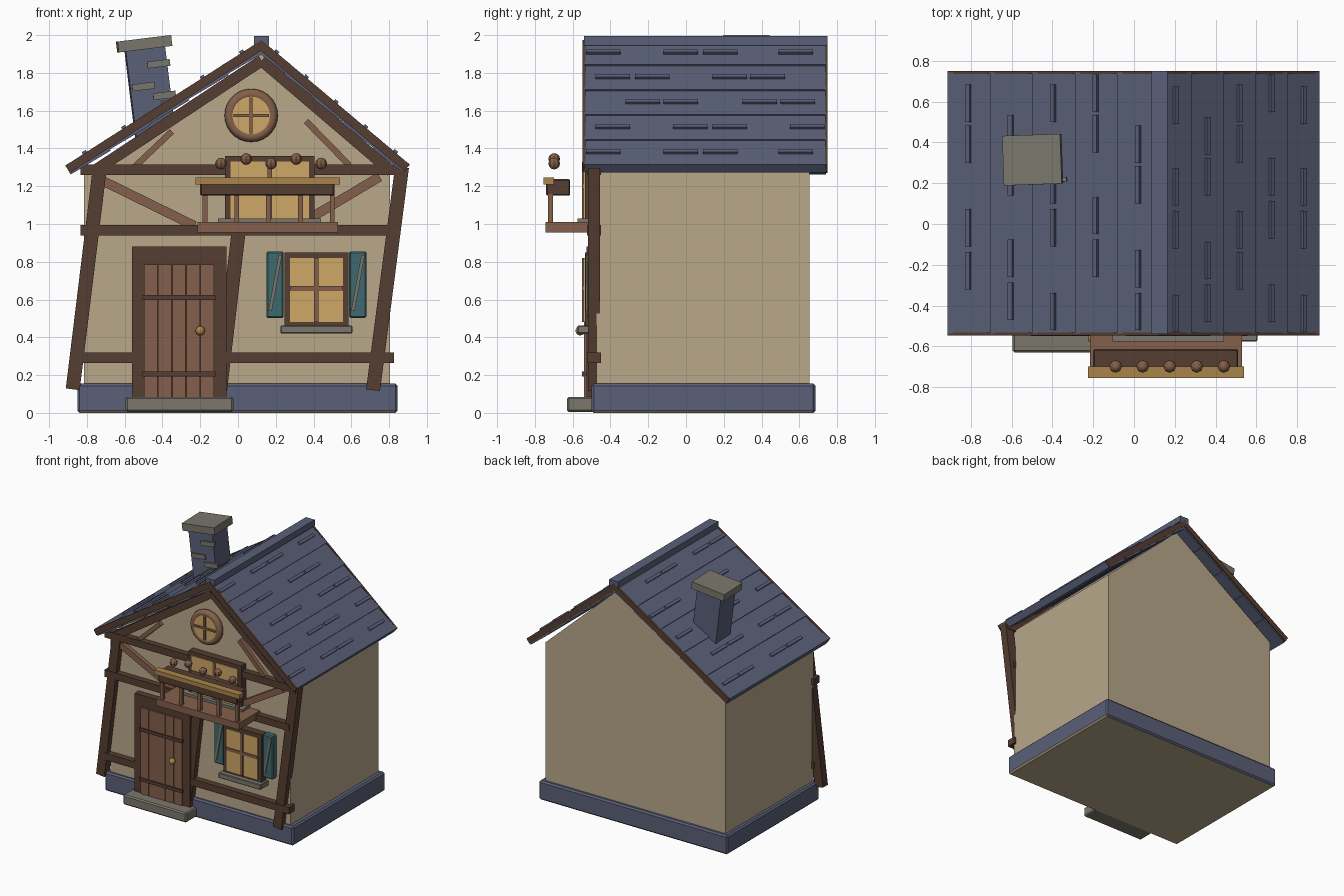
import bpy, math
from mathutils import Matrix, Vector

cube = bpy.data.objects.get("Cube")
if cube:
    bpy.data.objects.remove(cube, do_unlink=True)


def material(name, code):
    lin = []
    for i in (0, 2, 4):
        c = int(code[i:i + 2], 16) / 255
        lin.append(c / 12.92 if c < 0.04045 else ((c + 0.055) / 1.055) ** 2.4)
    m = bpy.data.materials.new(name)
    m.use_nodes = True
    m.diffuse_color = (*lin, 1)
    m.node_tree.nodes["Principled BSDF"].inputs["Base Color"].default_value = (*lin, 1)
    return m


plaster = material("plaster", "b8a88a")
slate = material("slate_blue", "5a6078")
dark = material("dark_wood", "553d31")
wood = material("warm_wood", "84604b")
stone = material("grey_stone", "7a776c")
teal = material("teal_paint", "3e6a6e")
glass = material("amber_glass", "cfa766")
gold = material("golden_wood", "aa844c")


def add_mesh(name, verts, faces, mat, bevel=0):
    me = bpy.data.meshes.new(name)
    me.from_pydata(verts, [], faces)
    me.materials.append(mat)
    ob = bpy.data.objects.new(name, me)
    bpy.context.collection.objects.link(ob)
    if bevel:
        mod = ob.modifiers.new("soft_edges", "BEVEL")
        mod.width = bevel
        mod.segments = 1
    return ob


def prism(name, outline, y0, y1, mat, bevel=0):
    """Extrude an outline of counter-clockwise (x, z) points from y0 back to y1."""
    n = len(outline)
    verts = [(x, y, z) for y in (y0, y1) for x, z in outline]
    faces = [tuple(range(n)), tuple(range(2 * n - 1, n - 1, -1))]
    faces += [(i, i + n, (i + 1) % n + n, (i + 1) % n) for i in range(n)]
    return add_mesh(name, verts, faces, mat, bevel)


def box(name, x0, x1, y0, y1, z0, z1, mat, bevel=0):
    return prism(name, [(x0, z0), (x1, z0), (x1, z1), (x0, z1)], y0, y1, mat, bevel)


def beam(name, a, b, width, y0, y1, mat):
    """Straight timber between two (x, z) points, of the given width."""
    a, b = Vector(a), Vector(b)
    d = (b - a).normalized()
    s = Vector((-d.y, d.x)) * width / 2
    return prism(name, [a - s, b - s, b + s, a + s], y0, y1, mat)


def finish(name, mat):
    ob = bpy.context.object
    ob.name = name
    ob.data.materials.append(mat)
    return ob


# Walls and foundation
RIDGE = 0.125
prism("walls", [(-0.815, 0), (0.805, 0), (0.805, 1.275), (RIDGE, 1.9), (-0.815, 1.275)],
      -0.475, 0.655, plaster)
base = box("foundation", -0.85, 0.845, -0.5, 0.685, 0, 0.155, slate, 0.012)
base.data.materials.append(plaster)
for f in base.data.polygons:
    f.material_index = 1 if f.normal.z < -0.9 else 0
box("door_step", -0.595, -0.025, -0.63, -0.45, 0.005, 0.085, stone, 0.01)

# Roof: overlapping courses, raised slates and edge boards on both slopes
top = Vector((RIDGE, 1.975))
slopes = {
    "left": (Vector((-0.915, 1.31)), [(-.52, -.31, .1, .3), (-.26, -.05, .35, .55),
             (-.52, -.11, .1, .5), (-.47, -.26, .14, .35), (-.32, -.11, .3, .5)]),
    "right": (Vector((0.91, 1.315)), [(-.53, -.12, .09, .49), (-.48, -.27, .14, .34),
              (-.32, -.12, .3, .5), (-.48, -.07, .14, .55), (-.53, -.12, .09, .49)]),
}
for side, (eave, rows) in slopes.items():
    d = (eave - top).normalized()
    up = Vector((-d.y, d.x))
    if up.y < 0:
        up = -up
    step = (eave - top) / 5
    for i, starts in enumerate(rows):
        a = top + step * i - up * 0.036
        b = top + step * (i + 1) - up * 0.028
        beam(f"{side}_roof_course_{i}", a, b, 0.056, -0.537, 0.742, slate)
        mid = top + step * (i + 0.5)
        for s in starts:
            beam(f"{side}_raised_slate", mid - d * 0.012, mid + d * 0.012, 0.022,
                 s, s + 0.183, slate)
    for end, y in (("front", -0.547), ("back", 0.735)):
        beam(f"{side}_{end}_edge_board", top - up * 0.024, eave - up * 0.024,
             0.046, y, y + 0.015, dark)
box("ridge_cap", 0.085, 0.165, -0.54, 0.75, 1.945, 1.995, slate)

# Leaning chimney
lean = Matrix.Translation((-0.495, 0.315, 1.94)) @ Matrix.Rotation(math.radians(-7), 4, "Y") \
    @ Matrix.Rotation(math.radians(2), 4, "Z")
chimney = [box("chimney_shaft", -0.105, 0.105, -0.1, 0.1, -0.6, 0, slate),
           box("chimney_cap", -0.143, 0.143, -0.122, 0.122, -0.015, 0.043, stone)]
for x, z in ((0.06, -0.1), (-0.035, -0.21), (0.07, -0.27)):
    chimney.append(box("chimney_stone", x - 0.06, x + 0.06, -0.112, -0.09,
                       z - 0.018, z + 0.018, stone))
for ob in chimney:
    ob.matrix_world = lean

# Timber frame
Y0, Y1 = -0.52, -0.455
beam("left_post", (0.715, 0.12), (0.868, 1.3), 0.074, Y0, Y1, dark)
beam("right_post", (-0.875, 0.125), (-0.735, 1.27), 0.074, Y0, Y1, dark)
beam("middle_post", (-0.095, 0.12), (0.002, 0.95), 0.074, Y0, Y1, dark)
for name, x1, z in (("lower_rail", 0.825, 0.292), ("middle_rail", 0.825, 0.967),
                    ("upper_rail", 0.885, 1.287)):
    box(name, -0.835, x1, Y0 - 0.004, Y1 + 0.005, z - 0.028, z + 0.028, dark)
beam("right_rafter", (-0.77, 1.275), (RIDGE, 1.865), 0.06, Y0, Y1, dark)
beam("left_rafter", (0.81, 1.28), (RIDGE, 1.865), 0.06, Y0, Y1, dark)
for a, b, w in (((-0.76, 1.25), (-0.23, 0.99), 0.05), ((0.75, 1.25), (0.33, 1.0), 0.05),
                ((-0.35, 1.49), (-0.55, 1.3), 0.032), ((0.36, 1.545), (0.59, 1.31), 0.032)):
    beam("brace", a, b, w, -0.508, -0.46, wood)

# Door
box("door_frame", -0.56, -0.06, -0.528, -0.46, 0.085, 0.88, dark)
plank = 0.375 / 5
for i in range(5):
    x = -0.5 + i * plank
    box("door_plank", x + 0.002, x + plank - 0.002, -0.54, -0.5, 0.085, 0.785, wood)
for z in (0.205, 0.61):
    box("door_strap", -0.505, -0.12, -0.55, -0.52, z - 0.013, z + 0.013, dark)
bpy.ops.mesh.primitive_uv_sphere_add(segments=12, ring_count=8, radius=0.025,
                                     location=(-0.2, -0.56, 0.435))
finish("door_knob", gold)
bpy.ops.object.shade_smooth()


# Windows
def window(name, x0, x1, z0, z1, bar_z):
    xm = (x0 + x1) / 2
    box(name + "_frame", x0, x1, -0.535, -0.46, z0, z1, dark)
    box(name + "_glass", x0 + 0.03, x1 - 0.03, -0.542, -0.5, z0 + 0.02, z1 - 0.03, glass)
    box(name + "_upright", xm - 0.012, xm + 0.012, -0.55, -0.5, z0 + 0.02, z1 - 0.03, wood)
    box(name + "_crossbar", x0 + 0.03, x1 - 0.03, -0.55, -0.5, bar_z - 0.012, bar_z + 0.012, wood)


window("lower_window", 0.245, 0.585, 0.46, 0.85, 0.66)
box("lower_sill", 0.225, 0.605, -0.575, -0.47, 0.42, 0.463, stone, 0.005)
window("balcony_window", -0.07, 0.405, 1.01, 1.36, 1.2)
box("balcony_sill", -0.105, 0.44, -0.575, -0.47, 1.01, 1.03, stone)
for x in (0.15, 0.588):
    box("shutter", x, x + 0.092, -0.525, -0.465, 0.503, 0.855, teal, 0.008)
    beam("shutter_brace", (x + 0.02, 0.54), (x + 0.074, 0.835), 0.018, -0.533, -0.5, stone)

# Round gable window
ROUND = Vector((0.07, -0.5, 1.575))
face_front = (math.pi / 2, 0, 0)
bpy.ops.mesh.primitive_torus_add(major_radius=0.112, minor_radius=0.029, major_segments=28,
                                 minor_segments=10, location=ROUND, rotation=face_front)
finish("round_window_ring", wood)
bpy.ops.object.shade_smooth()
bpy.ops.mesh.primitive_cylinder_add(vertices=28, radius=0.105, depth=0.05,
                                    location=ROUND, rotation=face_front)
finish("round_window_glass", glass)
x, z = ROUND.x, ROUND.z
box("round_window_upright", x - 0.008, x + 0.008, -0.535, -0.5, z - 0.095, z + 0.095, wood)
box("round_window_crossbar", x - 0.095, x + 0.095, -0.535, -0.5, z - 0.008, z + 0.008, wood)

# Balcony with planter and flower balls
box("balcony_floor", -0.215, 0.53, -0.745, -0.47, 0.955, 1.01, wood)
for i in range(5):
    x = -0.175 + i * 0.1685
    box("baluster", x - 0.013, x + 0.013, -0.73, -0.704, 1.005, 1.16, wood)
box("planter", -0.2, 0.51, -0.74, -0.613, 1.15, 1.237, dark, 0.006)
box("balcony_handrail", -0.225, 0.54, -0.755, -0.698, 1.21, 1.246, gold)
for i in range(5):
    bpy.ops.mesh.primitive_uv_sphere_add(
        segments=8, ring_count=6, radius=0.031,
        location=(-0.09 + i * 0.1325, -0.698, 1.32 + 0.024 * (i % 2)))
    finish("flower_ball", wood)
